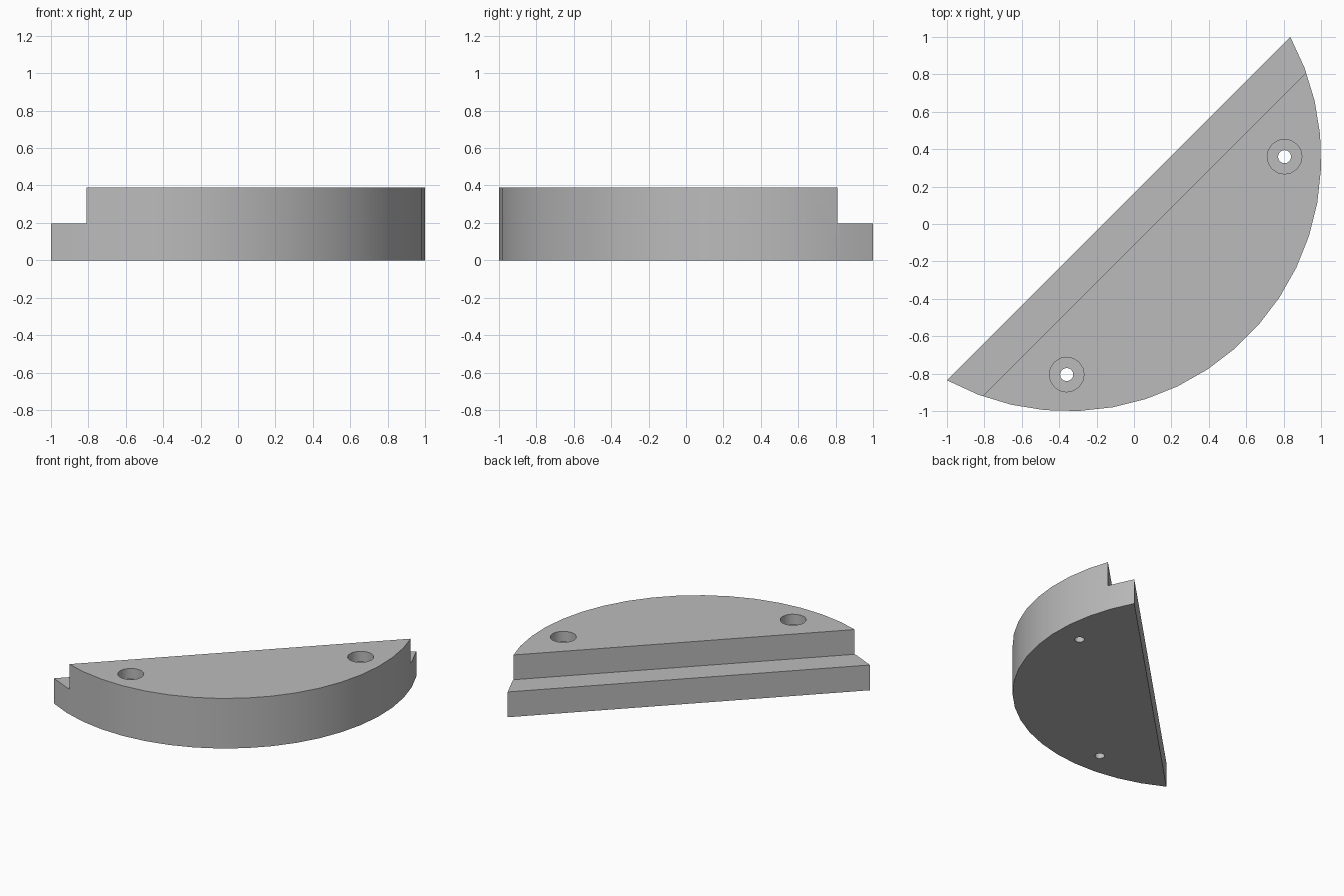
import bpy, bmesh, math
from mathutils import Matrix, Vector

default = bpy.data.objects.get("Cube")
if default:
    bpy.data.objects.remove(default, do_unlink=True)

HEIGHT, LEDGE_Z = 0.39, 0.197
CENTRE, RADIUS = Vector((-0.352, 0.352, 0)), 1.353
HALF_ANGLE, SEGMENTS = math.radians(73.6), 19
AXIS = math.radians(-45)              # direction the bulge points

grey = bpy.data.materials.new("light_grey")
grey.use_nodes = True
colour = (0.5, 0.5, 0.5, 1)
grey.diffuse_color = colour
grey.node_tree.nodes["Principled BSDF"].inputs["Base Color"].default_value = colour


def make_object(name, bm):
    bmesh.ops.recalc_face_normals(bm, faces=bm.faces)
    mesh = bpy.data.meshes.new(name)
    bm.to_mesh(mesh)
    bm.free()
    mesh.materials.append(grey)
    obj = bpy.data.objects.new(name, mesh)
    bpy.context.collection.objects.link(obj)
    return obj


def cylinder(name, x, y, radius, z_low, z_high):
    bm = bmesh.new()
    bmesh.ops.create_cone(bm, cap_ends=True, segments=16, radius1=radius,
                          radius2=radius, depth=z_high - z_low,
                          matrix=Matrix.Translation((x, y, (z_low + z_high) / 2)))
    return make_object(name, bm)


def cut(target, cutter):
    mod = target.modifiers.new(cutter.name, 'BOOLEAN')
    mod.operation, mod.solver, mod.object = 'DIFFERENCE', 'EXACT', cutter
    bpy.context.view_layer.objects.active = target
    bpy.ops.object.modifier_apply(modifier=mod.name)
    bpy.data.objects.remove(cutter, do_unlink=True)


# Circular segment block: an arc closed by a straight chord
bm = bmesh.new()
ring = []
for i in range(SEGMENTS + 1):
    a = AXIS + HALF_ANGLE * (2 * i / SEGMENTS - 1)
    ring.append(bm.verts.new(CENTRE + RADIUS * Vector((math.cos(a), math.sin(a), 0))))
base = bm.faces.new(ring)
top = bmesh.ops.extrude_face_region(bm, geom=[base])["geom"]
bmesh.ops.translate(bm, vec=(0, 0, HEIGHT),
                    verts=[v for v in top if isinstance(v, bmesh.types.BMVert)])
block = make_object("segment_block", bm)

# Ledge along the chord
bm = bmesh.new()
bmesh.ops.create_cube(bm, size=1)
step_distance = -0.11 / math.sqrt(2)
bmesh.ops.scale(bm, vec=(1, 4, 1), verts=bm.verts)
bmesh.ops.translate(bm, vec=(-0.5 - step_distance * -1, 0, LEDGE_Z + 0.5), verts=bm.verts)
bmesh.ops.rotate(bm, matrix=Matrix.Rotation(AXIS, 3, 'Z'), verts=bm.verts)
# The box face sits on the line y = x - 0.11
bmesh.ops.translate(bm, vec=(0.11, -0.11, 0), verts=bm.verts)
cut(block, make_object("ledge_cutter", bm))

# Two counterbored screw holes, mirrored about the bulge axis
for x, y in ((0.805, 0.36), (-0.36, -0.805)):
    cut(block, cylinder("counterbore_cutter", x, y, 0.093, HEIGHT - 0.08, HEIGHT + 0.1))
    cut(block, cylinder("screw_hole_cutter", x, y, 0.035, -0.1, HEIGHT + 0.1))

# Smooth curved walls with sharp corners
bpy.ops.object.select_all(action='DESELECT')
block.select_set(True)
bpy.context.view_layer.objects.active = block
bpy.ops.object.shade_smooth_by_angle(angle=math.radians(30))
